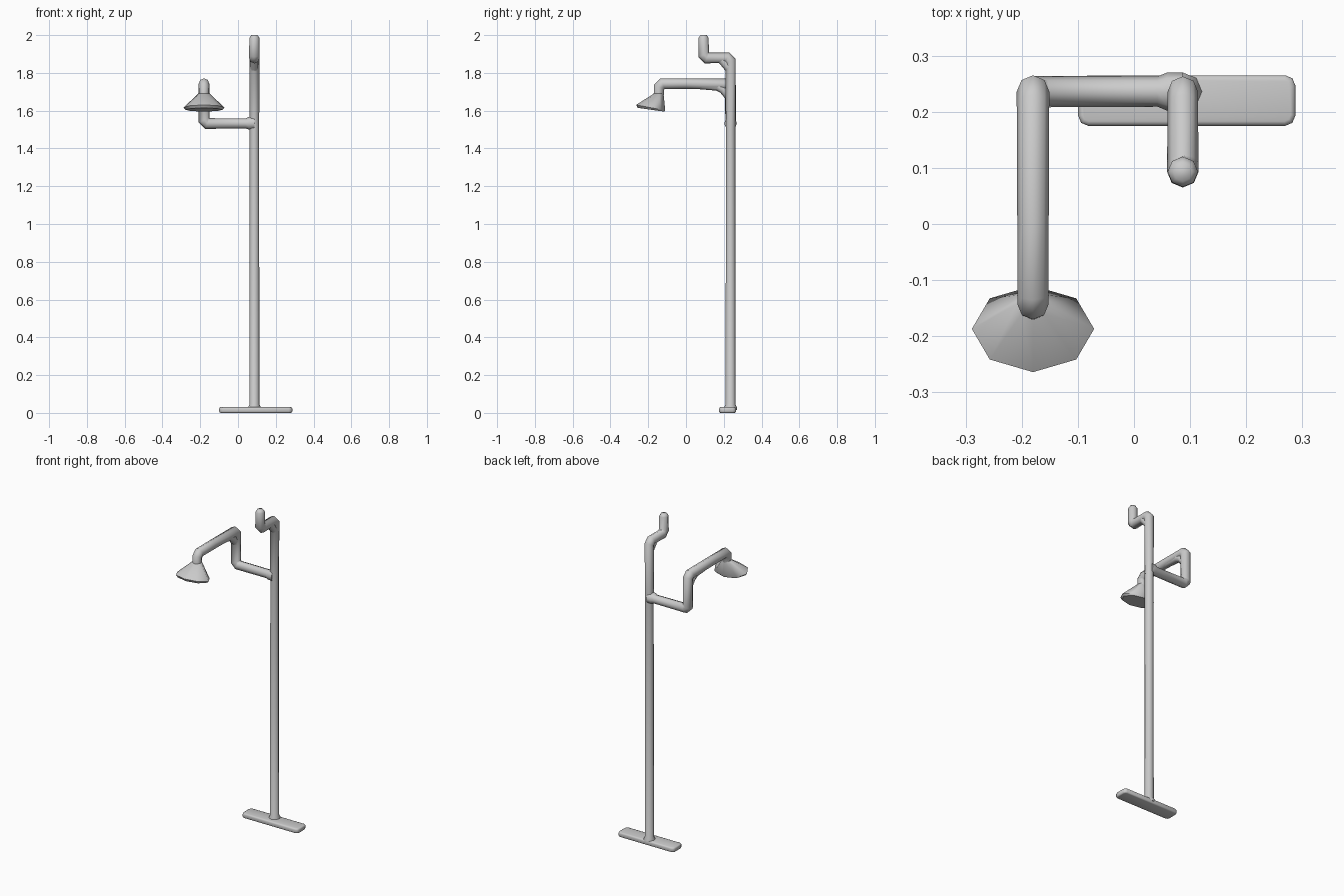
import bpy, bmesh, math
from mathutils import Vector, Matrix

if "Cube" in bpy.data.objects:
    bpy.data.objects.remove(bpy.data.objects["Cube"])

SIDES = 8


def finish(name, bm, angle=60):
    bmesh.ops.recalc_face_normals(bm, faces=bm.faces)
    me = bpy.data.meshes.new(name)
    bm.to_mesh(me)
    bm.free()
    ob = bpy.data.objects.new(name, me)
    bpy.context.collection.objects.link(ob)
    bpy.ops.object.select_all(action='DESELECT')
    ob.select_set(True)
    bpy.context.view_layer.objects.active = ob
    bpy.ops.object.shade_smooth_by_angle(angle=math.radians(angle))
    return ob


def loft(name, rings, angle=60):
    """Skin a list of equal-length point rings and cap both ends."""
    bm = bmesh.new()
    vs = [[bm.verts.new(p) for p in r] for r in rings]
    n = len(vs[0])
    for a, b in zip(vs, vs[1:]):
        for i in range(n):
            j = (i + 1) % n
            bm.faces.new((a[i], a[j], b[j], b[i]))
    bm.faces.new(vs[0])
    bm.faces.new(vs[-1])
    return finish(name, bm, angle)


def tube(name, stations, cut=0.018):
    """Sweep an octagon along (x, y, z, radius) stations, chamfering bends."""
    pts = [(Vector(s[:3]), s[3]) for s in stations]
    path = [pts[0]]
    for (a, _), (p, r), (b, _) in zip(pts, pts[1:], pts[2:]):
        u, v = (a - p).normalized(), (b - p).normalized()
        if u.dot(v) > -0.9:
            path += [(p + u * cut, r), (p + v * cut, r)]
        else:
            path.append((p, r))
    path.append(pts[-1])
    dirs = [(b[0] - a[0]).normalized() for a, b in zip(path, path[1:])]
    side = dirs[0].orthogonal().normalized()
    rings = []
    for i, (p, r) in enumerate(path):
        d0, d1 = dirs[max(i - 1, 0)], dirs[min(i, len(dirs) - 1)]
        if i:
            side = dirs[max(i - 2, 0)].rotation_difference(d0) @ side
        normal = (d0 + d1).normalized()
        up = d0.cross(side)
        ring = []
        for k in range(SIDES):
            t = 2 * math.pi * k / SIDES
            q = (side * math.cos(t) + up * math.sin(t)) * r
            # slide along the incoming direction onto the mitre plane
            q -= d0 * (q.dot(normal) / d0.dot(normal))
            ring.append(p + q)
        rings.append(ring)
    return loft(name, rings)


PX, PY = 0.087, 0.236   # pole axis
AX = -0.18              # shower arm axis

# Foot plate
bm = bmesh.new()
bmesh.ops.create_cube(bm, size=1, matrix=Matrix.Translation((0.094, 0.22, 0.015))
                      @ Matrix.Diagonal((0.387, 0.09, 0.03, 1)))
upright = [e for e in bm.edges if abs(e.verts[0].co.z - e.verts[1].co.z) > 0.01]
bmesh.ops.bevel(bm, geom=upright, offset=0.018, segments=2, profile=0.5, affect='EDGES')
rim = [e for e in bm.edges if abs(e.verts[0].co.z - e.verts[1].co.z) < 0.001]
bmesh.ops.bevel(bm, geom=rim, offset=0.008, segments=2, profile=0.5, affect='EDGES')
finish("foot_plate", bm)

# Pole with its offset hook at the top
tube("pole", [(PX, PY, 0.015, 0.034), (PX, PY, 0.03, 0.034), (PX, PY, 0.045, 0.026),
              (PX, PY, 1.5, 0.025), (PX, PY, 1.881, 0.027), (PX, 0.093, 1.878, 0.028),
              (PX, 0.093, 1.985, 0.027), (PX, 0.093, 2.0, 0.017)])
tube("hook_gusset", [(PX, PY, 1.815, 0.023), (PX, 0.18, 1.881, 0.023)])

# Side arm, riser, forward arm and drop to the head
tube("shower_arm", [(PX, PY, 1.533, 0.034), (PX - 0.028, PY, 1.533, 0.034),
                    (PX - 0.045, PY, 1.532, 0.027), (AX, PY, 1.532, 0.028),
                    (AX, PY, 1.741, 0.029), (AX, 0.0, 1.743, 0.028),
                    (AX, -0.142, 1.743, 0.028), (AX, -0.145, 1.67, 0.026)])
tube("arm_gusset", [(AX, PY + 0.002, 1.665, 0.024), (AX, 0.185, 1.728, 0.024),
                    (AX, 0.03, 1.741, 0.024)])

# Shower head: tilted oval octagonal cone, closed underneath
rings = []
for y, z, rx, ry, slope in [(-0.143, 1.692, 0.028, 0.024, 0.0),
                            (-0.187, 1.616, 0.109, 0.077, -0.19),
                            (-0.186, 1.605, 0.099, 0.070, -0.14)]:
    rings.append([(AX + rx * math.cos(k * math.pi / 4),
                   y + ry * math.sin(k * math.pi / 4),
                   z + slope * ry * math.sin(k * math.pi / 4)) for k in range(SIDES)])
loft("shower_head", rings, 50)
